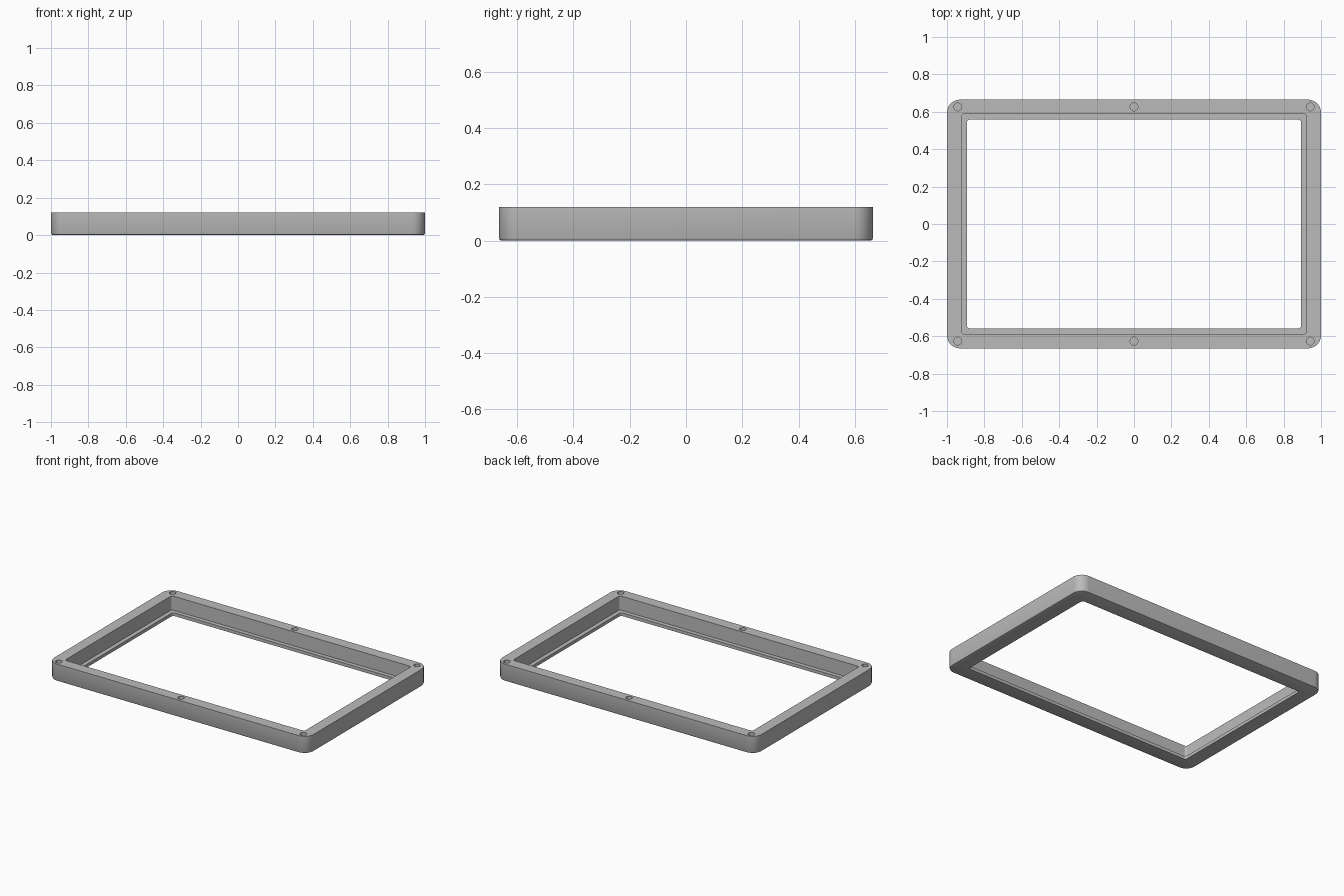
import bpy
import bmesh
from math import cos, sin, pi, radians
from mathutils import Matrix

cube = bpy.data.objects.get("Cube")
if cube:
    bpy.data.objects.remove(cube, do_unlink=True)

HALF_X, HALF_Y, HEIGHT = 1.0, 0.665, 0.12
CORNER_STEPS = 10
HOLE_RADIUS, HOLE_DEPTH = 0.021, 0.08

grey = bpy.data.materials.new("plain_grey")
grey.use_nodes = True
colour = (0.5, 0.5, 0.5, 1)
grey.diffuse_color = colour
grey.node_tree.nodes["Principled BSDF"].inputs["Base Color"].default_value = colour


def rounded_ring(bm, inset, radius, z):
    """Rounded rectangle of vertices, inset from the outer edge."""
    hx, hy = HALF_X - inset - radius, HALF_Y - inset - radius
    ring = []
    for corner, (sx, sy) in enumerate([(1, 1), (-1, 1), (-1, -1), (1, -1)]):
        for i in range(CORNER_STEPS + 1):
            a = (corner + i / CORNER_STEPS) * pi / 2
            ring.append(bm.verts.new((sx * hx + radius * cos(a),
                                      sy * hy + radius * sin(a), z)))
    return ring


def make_object(name, bm):
    bmesh.ops.recalc_face_normals(bm, faces=bm.faces)
    mesh = bpy.data.meshes.new(name)
    bm.to_mesh(mesh)
    bm.free()
    mesh.materials.append(grey)
    obj = bpy.data.objects.new(name, mesh)
    bpy.context.collection.objects.link(obj)
    return obj


# Frame: section of (inset, corner radius, height), swept round the rectangle
section = [
    (0.010, 0.060, 0.0), (0.003, 0.067, 0.003), (0.0, 0.070, 0.010),  # rounded lower edge
    (0.0, 0.070, HEIGHT), (0.077, 0.015, HEIGHT),                     # wall and rim
    (0.077, 0.015, 0.022), (0.106, 0.018, 0.022),                     # inner wall and ledge
    (0.106, 0.018, 0.0),                                              # opening
]
bm = bmesh.new()
rings = [rounded_ring(bm, *point) for point in section]
for k, ring in enumerate(rings):
    after = rings[(k + 1) % len(rings)]
    for i in range(len(ring)):
        j = (i + 1) % len(ring)
        bm.faces.new((ring[i], ring[j], after[j], after[i]))
frame = make_object("frame", bm)

# Blind screw holes in the rim
bm = bmesh.new()
for x in (-0.942, 0, 0.942):
    for y in (-0.626, 0.626):
        bmesh.ops.create_cone(bm, cap_ends=True, segments=32,
                              radius1=HOLE_RADIUS, radius2=HOLE_RADIUS,
                              depth=2 * HOLE_DEPTH,
                              matrix=Matrix.Translation((x, y, HEIGHT)))
cutter = make_object("screw_hole_cutter", bm)
cutter.hide_render = True

bpy.context.view_layer.objects.active = frame
frame.select_set(True)
cut = frame.modifiers.new("screw_holes", 'BOOLEAN')
cut.operation = 'DIFFERENCE'
cut.solver = 'EXACT'
cut.object = cutter
bpy.ops.object.modifier_apply(modifier=cut.name)
bpy.data.objects.remove(cutter, do_unlink=True)
bpy.ops.object.shade_smooth_by_angle(angle=radians(30))
